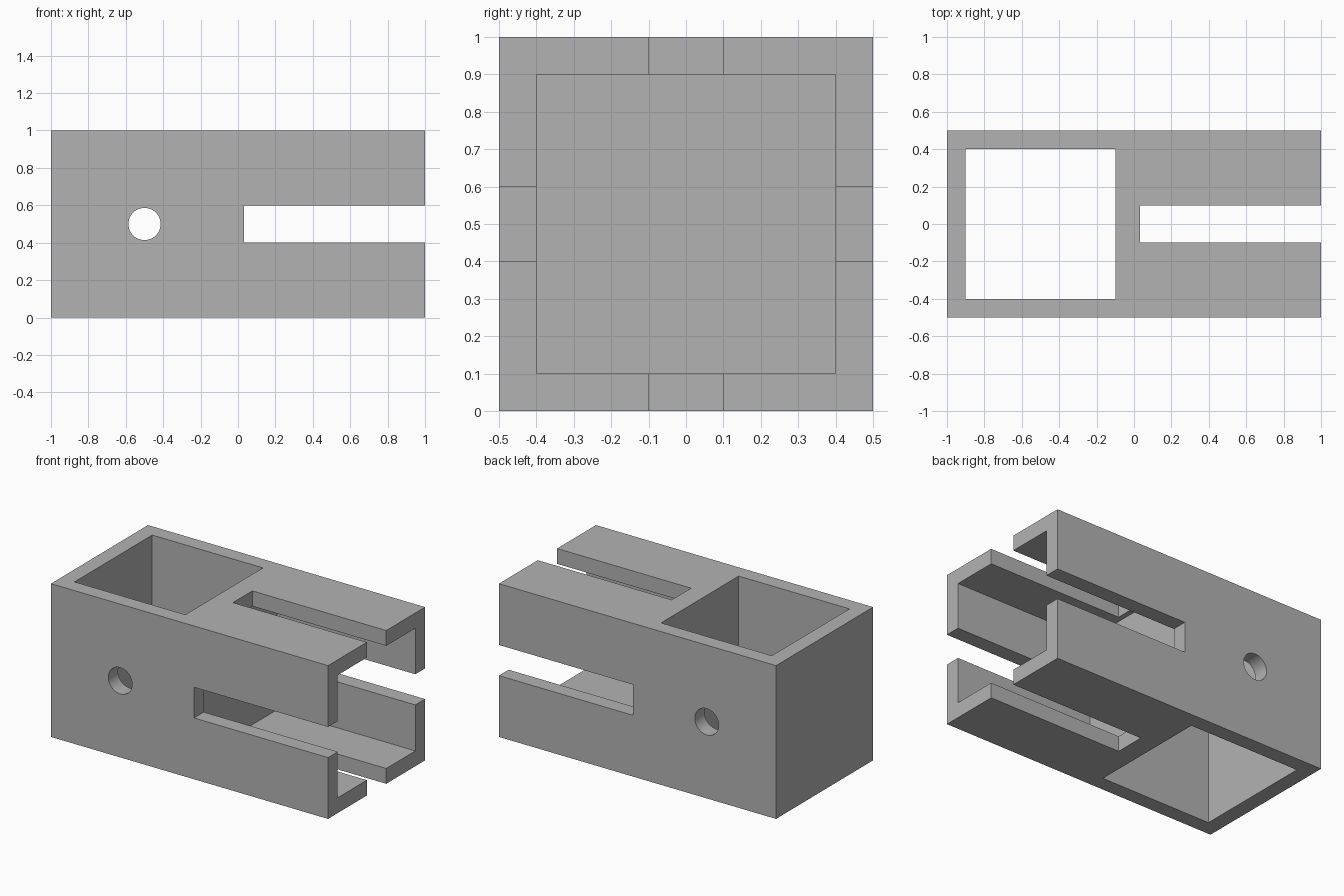
import bpy
import math

# Remove the default cube
old = bpy.data.objects.get("Cube")
if old:
    bpy.data.objects.remove(old, do_unlink=True)

grey = bpy.data.materials.new("plain_grey")
grey.use_nodes = True
colour = (0.45, 0.45, 0.45, 1)
grey.diffuse_color = colour
grey.node_tree.nodes["Principled BSDF"].inputs["Base Color"].default_value = colour


def box(name, low, high):
    """Box between two opposite corners."""
    centre = [(a + b) / 2 for a, b in zip(low, high)]
    bpy.ops.mesh.primitive_cube_add(size=1, location=centre)
    obj = bpy.context.object
    obj.name = name
    obj.scale = [b - a for a, b in zip(low, high)]
    bpy.ops.object.transform_apply(location=True, rotation=True, scale=True)
    obj.data.materials.append(grey)
    return obj


body = box("bracket_body", (-1, -0.5, 0), (1, 0.5, 1))

# Square vertical shaft, open end socket and the two crossing slots
cutters = [
    box("shaft_cutter", (-0.9, -0.4, -0.2), (-0.1, 0.4, 1.2)),
    box("socket_cutter", (0, -0.4, 0.1), (1.2, 0.4, 0.9)),
    box("side_slot_cutter", (0.033, -0.7, 0.4), (1.3, 0.7, 0.6)),
    box("top_slot_cutter", (0.033, -0.1, -0.2), (1.3, 0.1, 1.2)),
]

# Round pin hole through the front and back walls
bpy.ops.mesh.primitive_cylinder_add(vertices=48, radius=0.086, depth=1.4,
                                    location=(-0.5, 0, 0.5),
                                    rotation=(math.pi / 2, 0, 0))
pin = bpy.context.object
pin.name = "pin_hole_cutter"
pin.data.materials.append(grey)
cutters.append(pin)

# Cut each opening, then discard its cutter
bpy.ops.object.select_all(action='DESELECT')
body.select_set(True)
bpy.context.view_layer.objects.active = body
for cutter in cutters:
    cutter.hide_render = True
    mod = body.modifiers.new(cutter.name, 'BOOLEAN')
    mod.operation = 'DIFFERENCE'
    mod.solver = 'EXACT'
    mod.object = cutter
    bpy.ops.object.modifier_apply(modifier=mod.name)
    bpy.data.objects.remove(cutter, do_unlink=True)

bpy.ops.object.shade_smooth_by_angle(angle=math.radians(30))
